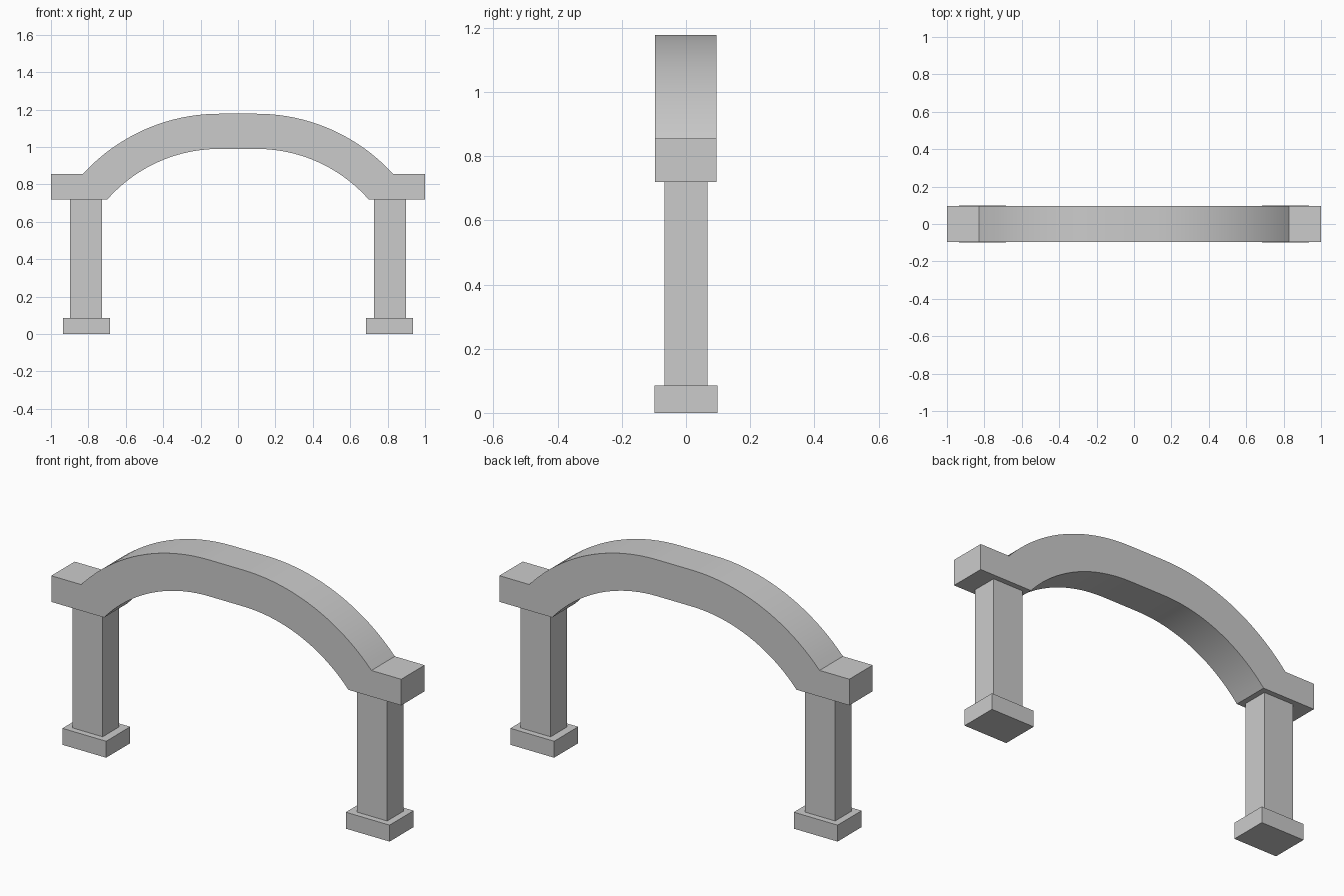
import bpy, bmesh
from math import asin, sin, cos

if "Cube" in bpy.data.objects:
    bpy.data.objects.remove(bpy.data.objects["Cube"])

FLAT, CZ = 0.10, 0.192           # half width of the level crown, arc centre height
R_OUT, R_IN = 0.986, 0.798       # concentric arch radii
Z_LOW, Z_TOP = 0.72, 0.855       # shoulder block heights
STEPS = 20


def box(name, x, sx, sy, z0, z1):
    bpy.ops.mesh.primitive_cube_add(size=1, location=(x, 0, (z0 + z1) / 2))
    ob = bpy.context.object
    ob.name = name
    ob.scale = (sx, sy, z1 - z0)
    bpy.ops.object.transform_apply(location=False, rotation=False, scale=True)


def curve(radius, z_end):
    """Symmetric arch line from left to right, level at the crown."""
    a0 = asin((z_end - CZ) / radius)
    a1 = 1.570796
    right = []
    for i in range(STEPS + 1):
        a = a1 + (a0 - a1) * i / STEPS
        right.append((FLAT + radius * cos(a), CZ + radius * sin(a)))
    return [(-x, z) for x, z in reversed(right)] + right


# Arched beam with shoulder blocks, one extruded profile
outer = [(-1, Z_LOW), (-1, Z_TOP)] + curve(R_OUT, Z_TOP) + [(1, Z_TOP), (1, Z_LOW)]
profile = outer + curve(R_IN, Z_LOW)[::-1]
bm = bmesh.new()
face = bm.faces.new([bm.verts.new((x, -0.096, z)) for x, z in profile])
ext = bmesh.ops.extrude_face_region(bm, geom=[face])
bmesh.ops.translate(bm, vec=(0, 0.191, 0),
                    verts=[v for v in ext["geom"] if isinstance(v, bmesh.types.BMVert)])
bmesh.ops.recalc_face_normals(bm, faces=bm.faces)
mesh = bpy.data.meshes.new("arched_beam")
bm.to_mesh(mesh)
bm.free()
beam = bpy.data.objects.new("arched_beam", mesh)
bpy.context.collection.objects.link(beam)
bpy.ops.object.select_all(action='DESELECT')
beam.select_set(True)
bpy.context.view_layer.objects.active = beam
bpy.ops.object.shade_smooth_by_angle(angle=0.5)

# Pillars on plinths
for side, s in (("left", -1), ("right", 1)):
    box(side + "_plinth", s * 0.81, 0.25, 0.196, 0, 0.085)
    box(side + "_pillar", s * 0.813, 0.173, 0.134, 0.085, Z_LOW)
